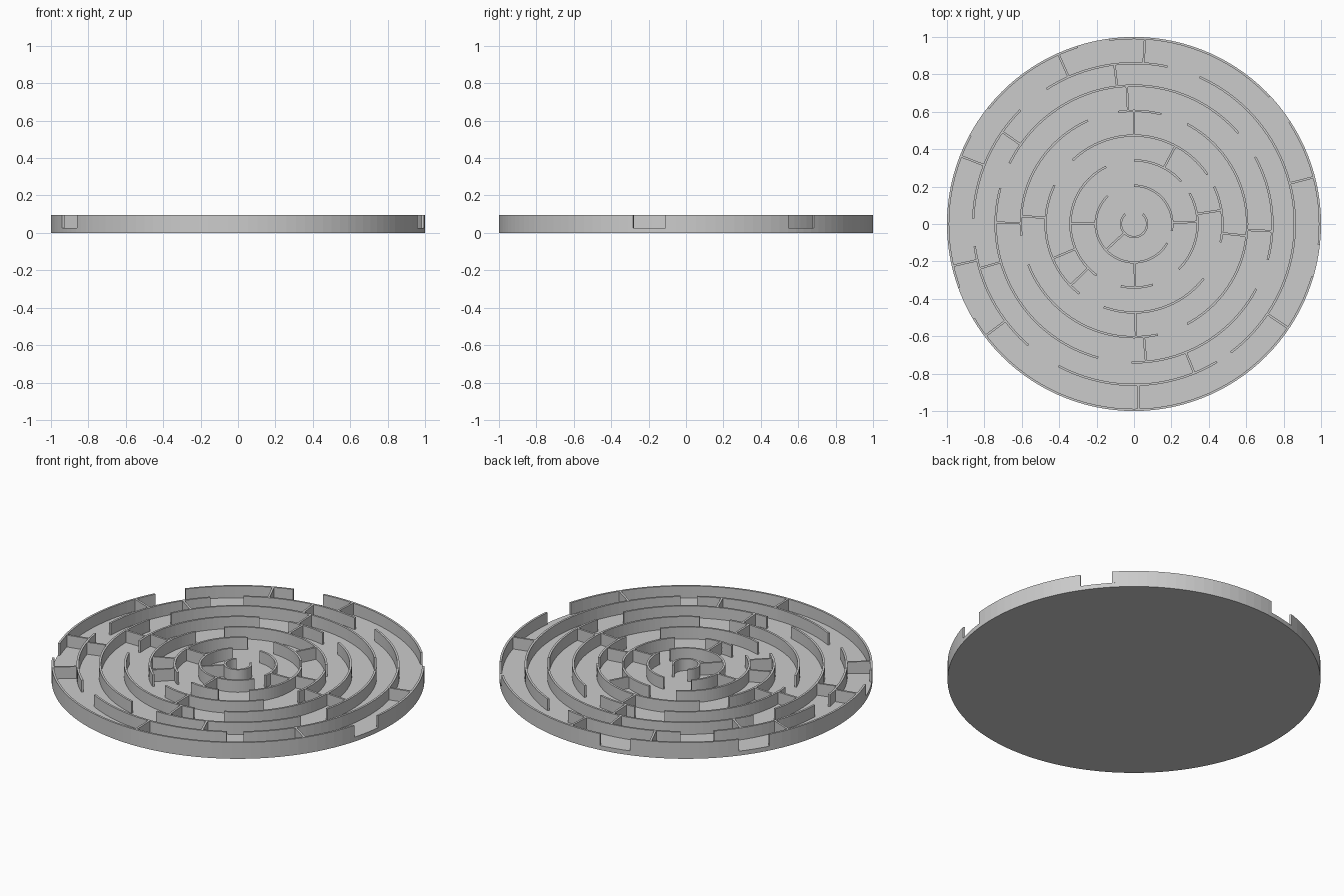
import bpy, bmesh, math

BASE_TOP, WALL_TOP = 0.026, 0.096
THICK = 0.012
STEP = 3  # degrees per facet

# Wall centre-line radius of each ring, inner to outer
RADII = [0.07, 0.205, 0.34, 0.473, 0.605, 0.74, 0.86, 0.994]

# Curved walls of each ring: start and end angle in degrees
ARCS = [
    [(132, 408)],
    [(-10, 90), (133, 330)],
    [(42, 90), (-45, 29), (116, 234), (258, 287)],
    [(34, 134), (154, 232), (250, 322), (-12, 25)],
    [(76, 98), (-62, 62), (201, 282), (114, 186)],
    [(41, 154), (-15, 29), (269, 332), (165, 255)],
    [(78, 123), (-53, 66), (242, 301), (188, 229), (135, 178)],
    [(-6.3, 33.3), (43.2, 97.6), (107.6, 141.5), (151.6, 200), (210.5, 343.6)],
]

# Straight walls from each ring out to the next: angle in degrees
SPOKES = [
    [223],
    [2, 179.5, 271],
    [9, 62, 203, 224],
    [-6, 90, 176, 271],
    [-3, 93, 179.5, 275],
    [97, 145, 196, 292],
    [14.6, 86.6, 114, 158.6, 193, 217, 271.5, 326],
]

cube = bpy.data.objects.get("Cube")
if cube:
    bpy.data.objects.remove(cube, do_unlink=True)

grey = bpy.data.materials.new("light grey")
grey.use_nodes = True
colour = (0.6, 0.6, 0.6, 1)
grey.diffuse_color = colour
grey.node_tree.nodes["Principled BSDF"].inputs["Base Color"].default_value = colour


def polar(r, degrees):
    a = math.radians(degrees)
    return r * math.cos(a), r * math.sin(a)


def finish(name, bm):
    bmesh.ops.recalc_face_normals(bm, faces=bm.faces)
    mesh = bpy.data.meshes.new(name)
    bm.to_mesh(mesh)
    bm.free()
    mesh.materials.append(grey)
    obj = bpy.data.objects.new(name, mesh)
    bpy.context.collection.objects.link(obj)


def sweep(bm, sections):
    """Skin a closed-ended strip through a row of four-point sections."""
    rows = [[bm.verts.new(p) for p in s] for s in sections]
    for a, b in zip(rows, rows[1:]):
        for i in range(4):
            j = (i + 1) % 4
            bm.faces.new((a[i], a[j], b[j], b[i]))
    bm.faces.new(rows[0])
    bm.faces.new(rows[-1][::-1])


def section(inner, outer, bottom):
    return [(*inner, bottom), (*outer, bottom), (*outer, WALL_TOP), (*inner, WALL_TOP)]


def arc_wall(bm, r, start, end, bottom):
    first = math.floor(start / STEP) + 1
    last = math.ceil(end / STEP)
    angles = [start] + [k * STEP for k in range(first, last)] + [end]
    sweep(bm, [section(polar(r - THICK / 2, a), polar(r + THICK / 2, a), bottom)
               for a in angles])


def spoke_wall(bm, r0, r1, angle):
    sx, sy = polar(THICK / 2, angle + 90)
    ends = [polar(r, angle) for r in (r0, r1)]
    sweep(bm, [section((x - sx, y - sy), (x + sx, y + sy), BASE_TOP - 0.005)
               for x, y in ends])


# Round floor
bm = bmesh.new()
rim = [bm.verts.new((*polar(1, a), 0)) for a in range(0, 360, STEP)]
floor = bm.faces.new(rim)
top = bmesh.ops.extrude_face_region(bm, geom=[floor])["geom"]
bmesh.ops.translate(bm, vec=(0, 0, BASE_TOP),
                    verts=[v for v in top if isinstance(v, bmesh.types.BMVert)])
finish("floor_disc", bm)

# Curved ring walls
for n, (radius, arcs) in enumerate(zip(RADII, ARCS), 1):
    bm = bmesh.new()
    outermost = n == len(RADII)
    for start, end in arcs:
        arc_wall(bm, radius, start, end, BASE_TOP if outermost else BASE_TOP - 0.005)
    finish("outer_wall" if outermost else f"ring_wall_{n}", bm)

# Straight walls between neighbouring rings
for n, angles in enumerate(SPOKES):
    bm = bmesh.new()
    for angle in angles:
        spoke_wall(bm, RADII[n], RADII[n + 1], angle)
    finish(f"spoke_walls_{n + 1}", bm)
